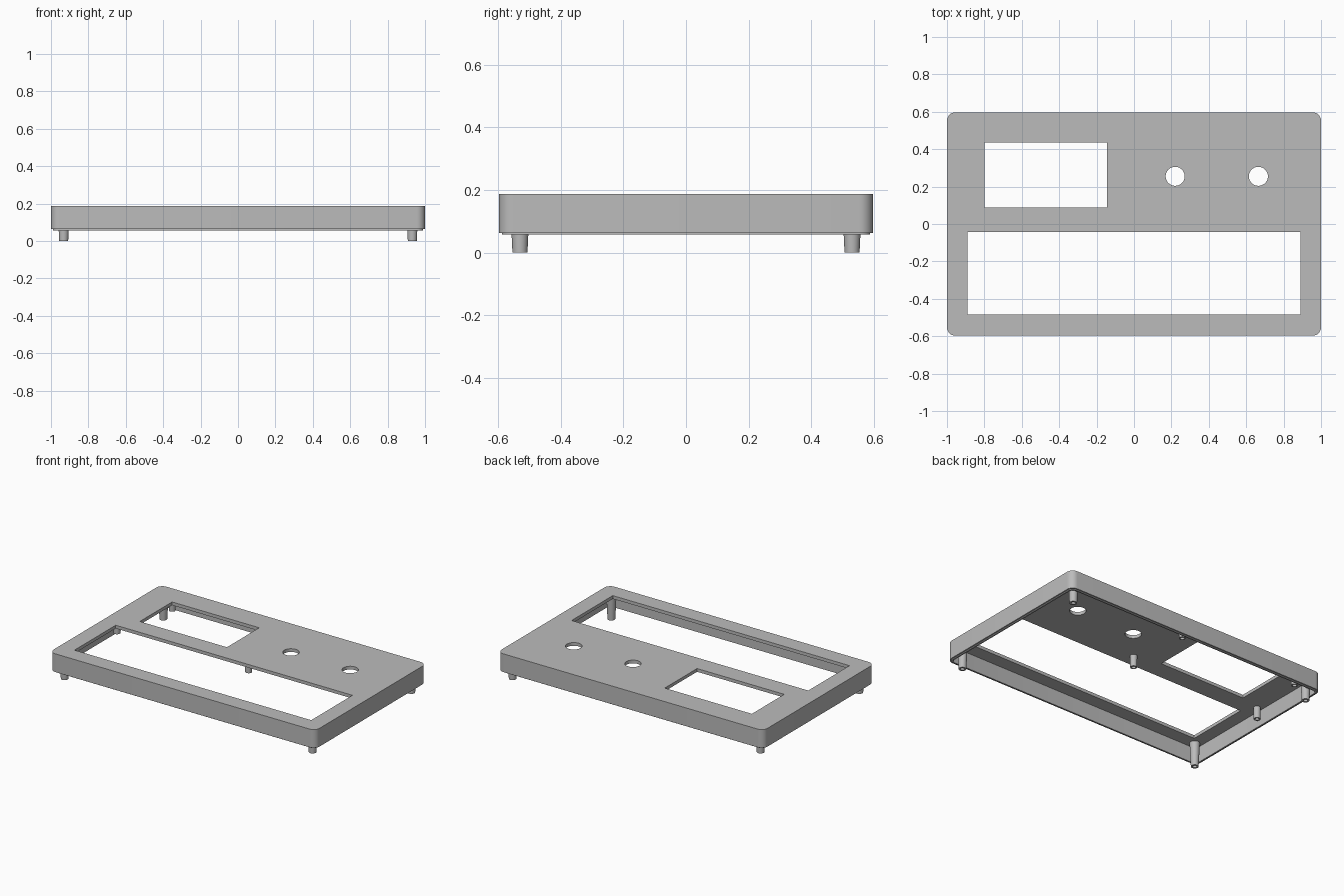
import bpy, bmesh
from math import pi, cos, sin, radians

if "Cube" in bpy.data.objects:
    bpy.data.objects.remove(bpy.data.objects["Cube"])

HX, HY, TOP, RIM, WALL = 1.0, 0.597, 0.187, 0.063, 0.02
CEILING = TOP - 0.022

grey = bpy.data.materials.new("light_grey_plastic")
grey.use_nodes = True
grey.diffuse_color = (0.5, 0.5, 0.5, 1)
grey.node_tree.nodes["Principled BSDF"].inputs["Base Color"].default_value = (0.5, 0.5, 0.5, 1)


def loft(name, rings):
    """Solid skinned through a stack of equal-length rings, bottom to top."""
    bm = bmesh.new()
    loops = [[bm.verts.new(p) for p in ring] for ring in rings]
    n = len(loops[0])
    for a, b in zip(loops, loops[1:]):
        for i in range(n):
            j = (i + 1) % n
            bm.faces.new((a[i], a[j], b[j], b[i]))
    bm.faces.new(loops[0][::-1])
    bm.faces.new(loops[-1])
    mesh = bpy.data.meshes.new(name)
    bm.to_mesh(mesh)
    bm.free()
    mesh.materials.append(grey)
    obj = bpy.data.objects.new(name, mesh)
    bpy.context.collection.objects.link(obj)
    return obj


def rounded(inset, z, radius=0.045, steps=8):
    """Rounded rectangle ring, inset from the case outline."""
    r = radius - inset
    ring = []
    for q, (sx, sy) in enumerate(((1, 1), (-1, 1), (-1, -1), (1, -1))):
        for k in range(steps + 1):
            a = (q + k / steps) * pi / 2
            ring.append((sx * (HX - radius) + r * cos(a), sy * (HY - radius) + r * sin(a), z))
    return ring


def circle(x, y, r, z, sides=32):
    return [(x + r * cos(2 * pi * i / sides), y + r * sin(2 * pi * i / sides), z) for i in range(sides)]


def rectangle(x0, x1, y0, y1, z):
    return [(x0, y0, z), (x1, y0, z), (x1, y1, z), (x0, y1, z)]


def activate(obj):
    bpy.ops.object.select_all(action="DESELECT")
    obj.select_set(True)
    bpy.context.view_layer.objects.active = obj


def cut(obj, cutter):
    mod = obj.modifiers.new("cut", "BOOLEAN")
    mod.operation = "DIFFERENCE"
    mod.solver = "EXACT"
    mod.object = cutter
    activate(obj)
    bpy.ops.object.modifier_apply(modifier=mod.name)
    bpy.data.objects.remove(cutter)


def smooth(obj):
    activate(obj)
    bpy.ops.object.shade_smooth_by_angle(angle=radians(30))


# Case lid with a stepped lip under the rim
case = loft("case_lid", [rounded(0.01, 0.057), rounded(0.01, RIM), rounded(0, RIM), rounded(0, TOP)])

# Hollow underside
cut(case, loft("cavity_cutter", [rounded(WALL, -0.1), rounded(WALL, CEILING)]))

# Display window and keyboard window
for x0, x1, y0, y1 in ((-0.80, -0.145, 0.088, 0.435), (-0.89, 0.89, -0.485, -0.042)):
    cut(case, loft("window_cutter", [rectangle(x0, x1, y0, y1, z) for z in (0.1, 0.3)]))

# Round holes for the knobs
for x in (0.22, 0.665):
    cut(case, loft("hole_cutter", [circle(x, 0.255, 0.051, z) for z in (0.1, 0.3)]))
smooth(case)


def post(name, x, y, bottom, r_low, r_high):
    """Tapered screw post hanging from the ceiling, with a pilot hole."""
    obj = loft(name, [circle(x, y, r_low, bottom), circle(x, y, r_high, CEILING + 0.005)])
    cut(obj, loft("pilot_cutter", [circle(x, y, 0.013, z) for z in (bottom - 0.05, bottom + 0.05)]))
    smooth(obj)


# Four corner posts that reach the ground
for sx, side in ((1, "left"), (-1, "right")):
    for sy, end in ((1, "back"), (-1, "front")):
        post(f"corner_post_{end}_{side}", sx * 0.932, sy * 0.53, 0, 0.024, 0.032)

# Four shorter posts around the display window
for name, x, y in (("front_left", 0.045, 0.05), ("front_right", -0.945, 0.05),
                   ("back_left", 0.045, 0.515), ("back_right", -0.855, 0.515)):
    post(f"display_post_{name}", x, y, 0.085, 0.021, 0.023)
